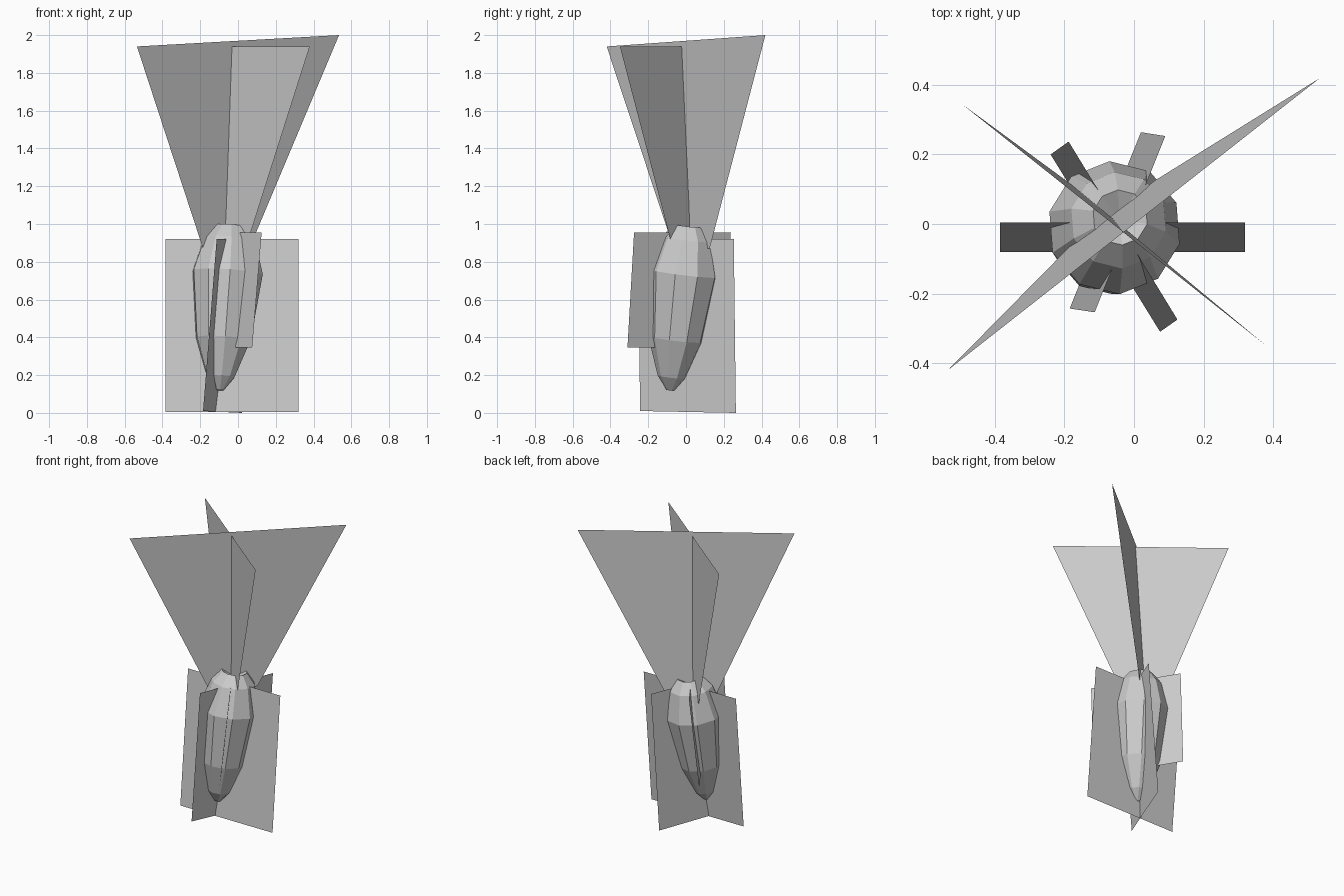
import bpy
import math
from mathutils import Vector

if "Cube" in bpy.data.objects:
    bpy.data.objects.remove(bpy.data.objects["Cube"])


def make_object(name, verts, faces):
    mesh = bpy.data.meshes.new(name)
    mesh.from_pydata(verts, [], faces)
    mesh.update()
    obj = bpy.data.objects.new(name, mesh)
    bpy.context.collection.objects.link(obj)
    return obj


def card(name, bottom_a, bottom_b, top_b, top_a):
    make_object(name, [bottom_a, bottom_b, top_b, top_a], [(0, 1, 2, 3)])


# Leaning ten-sided root body, lathed around a tilted axis
SIDES = 10
PHASE = math.radians(22)
base = Vector((-0.097, -0.085, 0.11))
axis = Vector((0.065, 0.118, 1.0))
direction = axis.normalized()
u = Vector((1, 0, -axis.x)).normalized()
v = direction.cross(u)

# (height above the base, radius)
profile = [(0.01, 0.02), (0.08, 0.075), (0.28, 0.15), (0.63, 0.193),
           (0.81, 0.14), (0.88, 0.08)]
verts, faces = [], []
for h, r in profile:
    for i in range(SIDES):
        a = PHASE + i * 2 * math.pi / SIDES
        verts.append(base + axis * h + u * (r * math.cos(a)) + v * (r * math.sin(a)))
for ring in range(len(profile) - 1):
    for i in range(SIDES):
        j = (i + 1) % SIDES
        s, t = ring * SIDES, (ring + 1) * SIDES
        faces.append((s + i, s + j, t + j, t + i))
faces.append(tuple(reversed(range(SIDES))))
# Dimpled crown
verts.append(base + axis * 0.83)
last = (len(profile) - 1) * SIDES
for i in range(SIDES):
    faces.append((last + i, last + (i + 1) % SIDES, len(verts) - 1))
make_object("root_body", verts, faces)

# Crossed flaring leaf cards
card("leaf_card_wide", (-0.185, -0.065, 0.87), (0.06, 0.125, 0.87),
     (0.535, 0.42, 2.0), (-0.535, -0.42, 1.94))
card("leaf_card_narrow", (-0.175, 0.11, 0.87), (0.04, -0.07, 0.87),
     (0.38, -0.35, 1.94), (-0.495, 0.345, 1.94))

# Crossed fine-root cards around the body
card("root_card_front", (-0.385, -0.08, 0.005), (0.32, -0.08, 0.005),
     (0.32, 0.005, 0.92), (-0.385, 0.005, 0.92))
card("root_card_side", (-0.185, -0.243, 0.01), (0.02, 0.264, 0.0),
     (0.09, 0.253, 0.92), (-0.113, -0.254, 0.92))
card("root_card_short", (0.075, -0.31, 0.345), (-0.24, 0.2, 0.345),
     (-0.188, 0.237, 0.955), (0.125, -0.275, 0.955))
